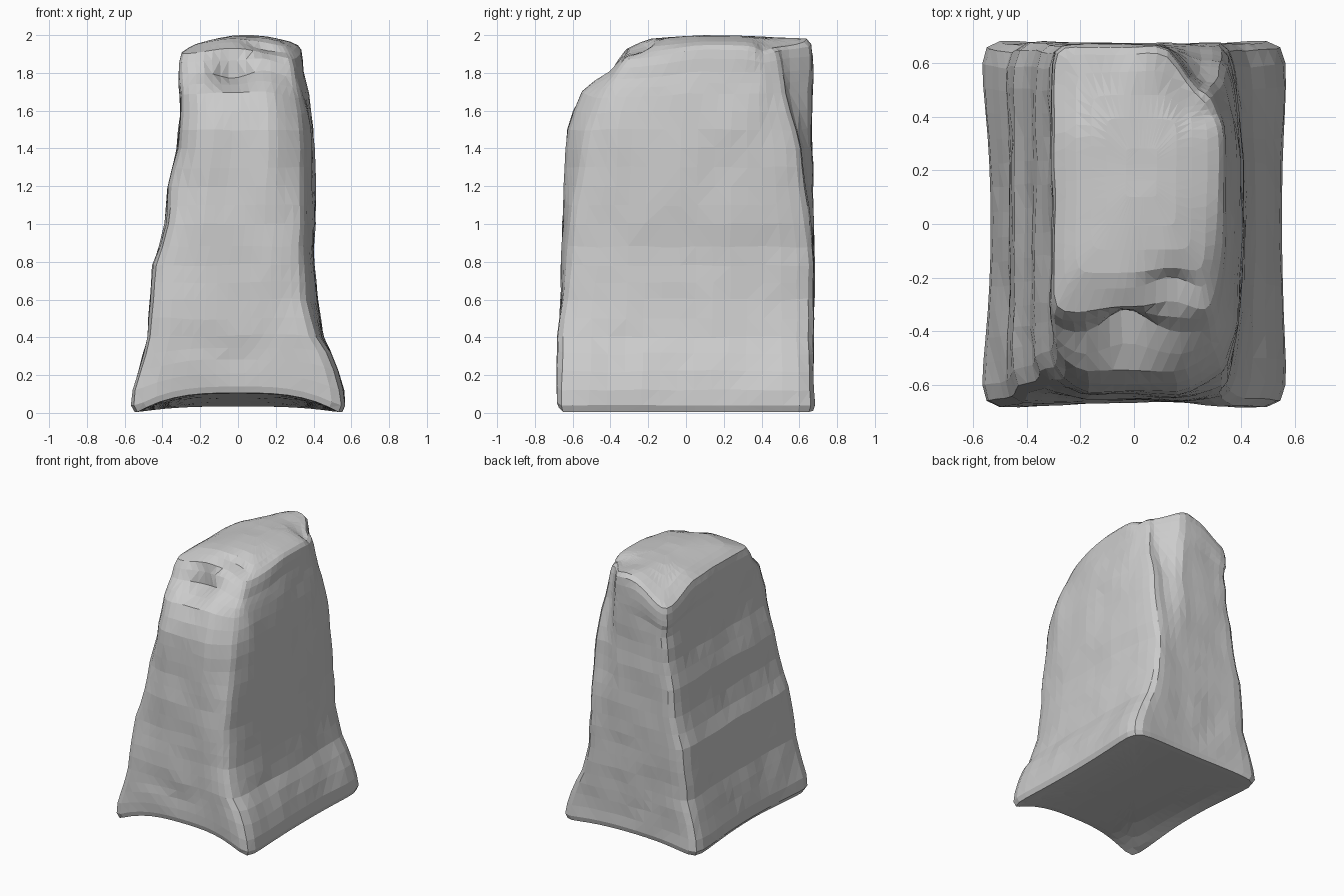
import bpy, bmesh, math
from mathutils import Vector, noise

if "Cube" in bpy.data.objects:
    bpy.data.objects.remove(bpy.data.objects["Cube"])

# Silhouette stations of the stone: z, left x, right x, front y, back y
STATIONS = [
    (0.005, -.56, .56, -.685, .685), (0.04, -.58, .575, -.695, .695),
    (0.12, -.57, .565, -.695, .69), (0.22, -.54, .53, -.69, .685),
    (0.40, -.485, .45, -.68, .68), (0.60, -.465, .415, -.67, .68),
    (0.78, -.45, .405, -.66, .68), (0.88, -.415, .40, -.66, .68),
    (1.00, -.385, .405, -.655, .68), (1.20, -.37, .405, -.645, .675),
    (1.40, -.32, .40, -.64, .67), (1.50, -.31, .395, -.63, .67),
    (1.60, -.305, .385, -.60, .67), (1.70, -.305, .37, -.56, .67),
    (1.76, -.31, .36, -.50, .675), (1.82, -.31, .35, -.42, .675),
    (1.89, -.31, .345, -.37, .67), (1.94, -.30, .335, -.33, .66),
    (1.965, -.26, .315, -.25, .635),
]
N = 15


def smooth(a, b, t):
    t = max(0, min(1, (t - a) / (b - a)))
    return t * t * (3 - 2 * t)


def perimeter():
    """Points around the unit square, counter-clockwise from above."""
    side = [2 * i / N - 1 for i in range(N)]
    return ([(t, -1) for t in side] + [(1, t) for t in side]
            + [(-t, 1) for t in side] + [(-1, -t) for t in side])


def dense_stations():
    out = []
    for a, b in zip(STATIONS, STATIONS[1:]):
        k = max(1, round((b[0] - a[0]) / 0.085))
        out += [[p + (q - p) * i / k for p, q in zip(a, b)] for i in range(k)]
    return out + [list(STATIONS[-1])]


def inset(h, t):
    """Hollow (h > 0) or bulging (h < 0) side, never past the silhouette."""
    t = min(1, t * t)
    return h * (1 - t) if h > 0 else -h * t


def ring_points(st, scale=1.0):
    """Rounded rectangle whose sides go from flared at the foot to bulging."""
    z, x0, x1, y0, y1 = st
    up = smooth(0, 0.7, z)
    h_left, h_right, h_y = .045 - .04 * up, .025 - .065 * up, .035 - .025 * up
    e = 12
    pts = []
    for u, v in perimeter():
        k = 1.03 * (abs(u) ** e + abs(v) ** e) ** (-1 / e)
        u, v = u * k * scale, v * k * scale
        hx = inset(h_right if u > 0 else h_left, v)
        hy = inset(h_y, u)
        x = (x0 + x1) / 2 + u * (x1 - x0) / 2.04 - math.copysign(hx * abs(u) ** 4, u)
        y = (y0 + y1) / 2 + v * (y1 - y0) / 2.04 - math.copysign(hy * abs(v) ** 4, v)
        pts.append(Vector((x, y, z)))
    return pts


def sculpt(p):
    """Arched foot, worn upper corners, dents and small chisel irregularity."""
    x, y, z = p
    # arched underside, deeper at the front than at the back
    lift = (.065 - .055 * y) * max(0, 1 - (abs(x) / .53) ** 3)
    p.z += lift * (1 - smooth(.0, .5, z))
    # worn back right corner beside the rear rib
    p.y -= smooth(.1, .27, x) * smooth(.3, .66, y) * (.05 * smooth(.8, 1.3, z) + .12 * smooth(1.3, 1.9, z))
    # worn front corners below the brow
    p.y += smooth(.15, .36, abs(x)) * smooth(-.3, -.6, y) * (.04 * smooth(.4, 1, z) + .06 * smooth(1, 1.5, z))
    # crown falls away to the left, the back left and the front right
    high = smooth(1.5, 1.96, z)
    p.z -= high * smooth(0, -.3, x) * (.035 + .11 * smooth(.3, .66, y))
    p.z -= high * smooth(.1, .33, x) * (.02 + .05 * smooth(.1, -.3, y))
    # dents in the brow and crown, rib nub at the rear
    for cx, cy, cz, r, d in [(-.03, -.42, 1.82, .11, (0, .10, -.05)),
                             (.14, -.27, 1.95, .09, (0, .05, -.04)),
                             (.22, .52, 1.97, .12, (0, 0, -.04)),
                             (.06, .63, 1.97, .07, (0, .01, .02))]:
        g = math.exp(-(Vector((x, y, z)) - Vector((cx, cy, cz))).length_squared / r ** 2)
        p += Vector(d) * g
    amp = .011 * smooth(.0, .2, z) * (1 - .6 * smooth(1.9, 2, z))
    p += noise.noise_vector(Vector((x, y, z)) * 5) * amp
    p.z = max(0, p.z)
    return p


bm = bmesh.new()
stations = dense_stations()
top, bottom = STATIONS[-1], STATIONS[0]

# Underside, walls and crown as one continuous stack of rings
loops = [ring_points((.003,) + bottom[1:], s) for s in (.2, .4, .6, .8, .92)]
loops += [ring_points(s) for s in stations]
loops += [ring_points((z,) + top[1:], s)
          for s, z in ((.85, 1.982), (.65, 1.99), (.45, 1.995), (.2, 1.998))]
rings = [[bm.verts.new(sculpt(p)) for p in loop] for loop in loops]
for a, b in zip(rings, rings[1:]):
    for i in range(len(a)):
        j = (i + 1) % len(a)
        bm.faces.new((a[i], a[j], b[j], b[i]))
bm.faces.new(rings[-1])
bm.faces.new(rings[0][::-1])
bmesh.ops.triangulate(bm, faces=bm.faces[:], quad_method='SHORT_EDGE')
bmesh.ops.recalc_face_normals(bm, faces=bm.faces[:])

mesh = bpy.data.meshes.new("stone_block")
bm.to_mesh(mesh)
bm.free()
stone = bpy.data.objects.new("stone_block", mesh)
bpy.context.collection.objects.link(stone)
